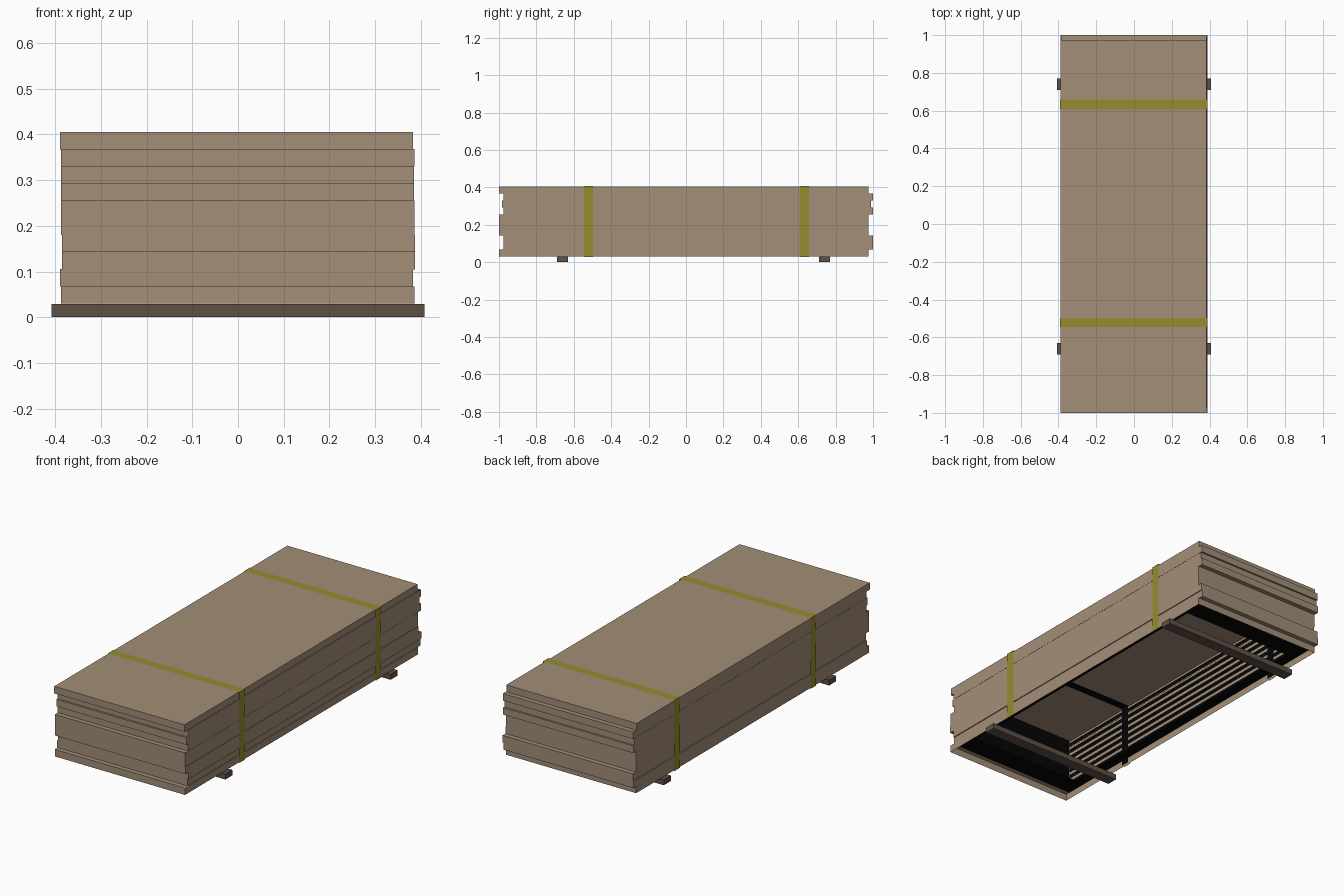
import bpy, bmesh

if "Cube" in bpy.data.objects:
    bpy.data.objects.remove(bpy.data.objects["Cube"])


def material(name, rgb):
    m = bpy.data.materials.new(name)
    m.diffuse_color = (*rgb, 1.0)
    m.use_nodes = True
    m.node_tree.nodes["Principled BSDF"].inputs["Base Color"].default_value = m.diffuse_color
    return m


BOARD = material("pale_board", (0.362, 0.272, 0.186))
BEARER = material("dark_timber", (0.112, 0.082, 0.063))
STRAP = material("olive_strap", (0.305, 0.262, 0.030))
INSIDE = material("black_inside", (0.0015, 0.0015, 0.0015))


def box(name, x0, x1, y0, y1, z0, z1, mat, drop=None, inward=False):
    """Box between limits; drop(normal) removes faces, inward flips them."""
    bm = bmesh.new()
    bmesh.ops.create_cube(bm, size=1)
    for v in bm.verts:
        v.co.x = x0 if v.co.x < 0 else x1
        v.co.y = y0 if v.co.y < 0 else y1
        v.co.z = z0 if v.co.z < 0 else z1
    bm.normal_update()
    if drop:
        bmesh.ops.delete(bm, geom=[f for f in bm.faces if drop(f.normal)], context='FACES')
    if inward:
        bmesh.ops.reverse_faces(bm, faces=bm.faces[:])
    me = bpy.data.meshes.new(name)
    bm.to_mesh(me)
    bm.free()
    me.materials.append(mat)
    ob = bpy.data.objects.new(name, me)
    bpy.context.collection.objects.link(ob)
    return ob


# Ten stacked boards, each shifted a little: (left x, back y)
shifts = [(-0.387, 0.975), (-0.390, 1.0), (-0.385, 1.0), (-0.385, 0.975), (-0.387, 0.975),
          (-0.387, 0.975), (-0.388, 1.0), (-0.388, 0.99), (-0.387, 1.0), (-0.390, 0.975)]
W, L, T, Z0 = 0.773, 1.975, 0.0375, 0.03
for i, (x, y) in enumerate(shifts):
    z = Z0 + i * T
    top = i == len(shifts) - 1
    # Only the top board is closed; the rest form a hollow stack open below
    box(f"board_{i + 1}", x, x + W, y - L, y, z, z + T, BOARD,
        None if top else lambda n: abs(n.z) > 0.5)
    # Dark strips along the inside of the long walls
    if 0 < i < 9:
        box(f"inside_strip_{i + 1}", -0.382, 0.38, -0.97, 0.97, z, z + T * 0.6, INSIDE,
            lambda n: abs(n.x) < 0.5, inward=True)
    # Narrow ledges closing the offsets between neighbouring boards
    if 0 < i:
        px, py = shifts[i - 1]
        xa, xb = sorted((px, x))
        ya, yb = sorted((py, y))
        if xb > xa:
            for side, dx in (("left", 0), ("right", W)):
                box(f"ledge_{side}_{i + 1}", xa + dx, xb + dx, yb - L, ya,
                    z - 0.0002, z + 0.0002, BOARD)
        if yb > ya:
            for end, dy in (("back", 0), ("front", -L)):
                box(f"ledge_{end}_{i + 1}", xb, xa + W, ya + dy, yb + dy,
                    z - 0.0002, z + 0.0002, BOARD)

# Dark lining of the two end walls
box("inside_ends", -0.38, 0.38, -0.97, 0.97, Z0 + T, Z0 + 9 * T, INSIDE,
    lambda n: abs(n.y) < 0.5, inward=True)

# Dark frame around the opening above the bottom board
zf = Z0 + T
for name, lim in (("frame_left", (-0.386, -0.33, -0.975, 0.975)),
                  ("frame_right", (0.33, 0.383, -0.975, 0.975)),
                  ("frame_front", (-0.33, 0.33, -0.975, -0.86)),
                  ("frame_back", (-0.33, 0.33, 0.82, 0.975))):
    box(name, *lim, zf - 0.0015, zf - 0.0005, INSIDE)

# Two bearers under the stack
for name, y in (("front_bearer", -0.66), ("back_bearer", 0.74)):
    box(name, -0.408, 0.408, y - 0.03, y + 0.03, 0.0, 0.029, BEARER)

# Two straps over the top and down both sides, dark on their inner side
for name, y in (("front_strap", -0.521), ("back_strap", 0.634)):
    box(name, -0.391, 0.389, y - 0.024, y + 0.024, 0.028, 0.4075, STRAP,
        lambda n: n.z < -0.5 or abs(n.y) > 0.5)
    box(name + "_inside", -0.378, 0.376, y - 0.024, y + 0.024, 0.032, 0.366, INSIDE,
        lambda n: n.z < -0.5 or abs(n.y) > 0.5, inward=True)
